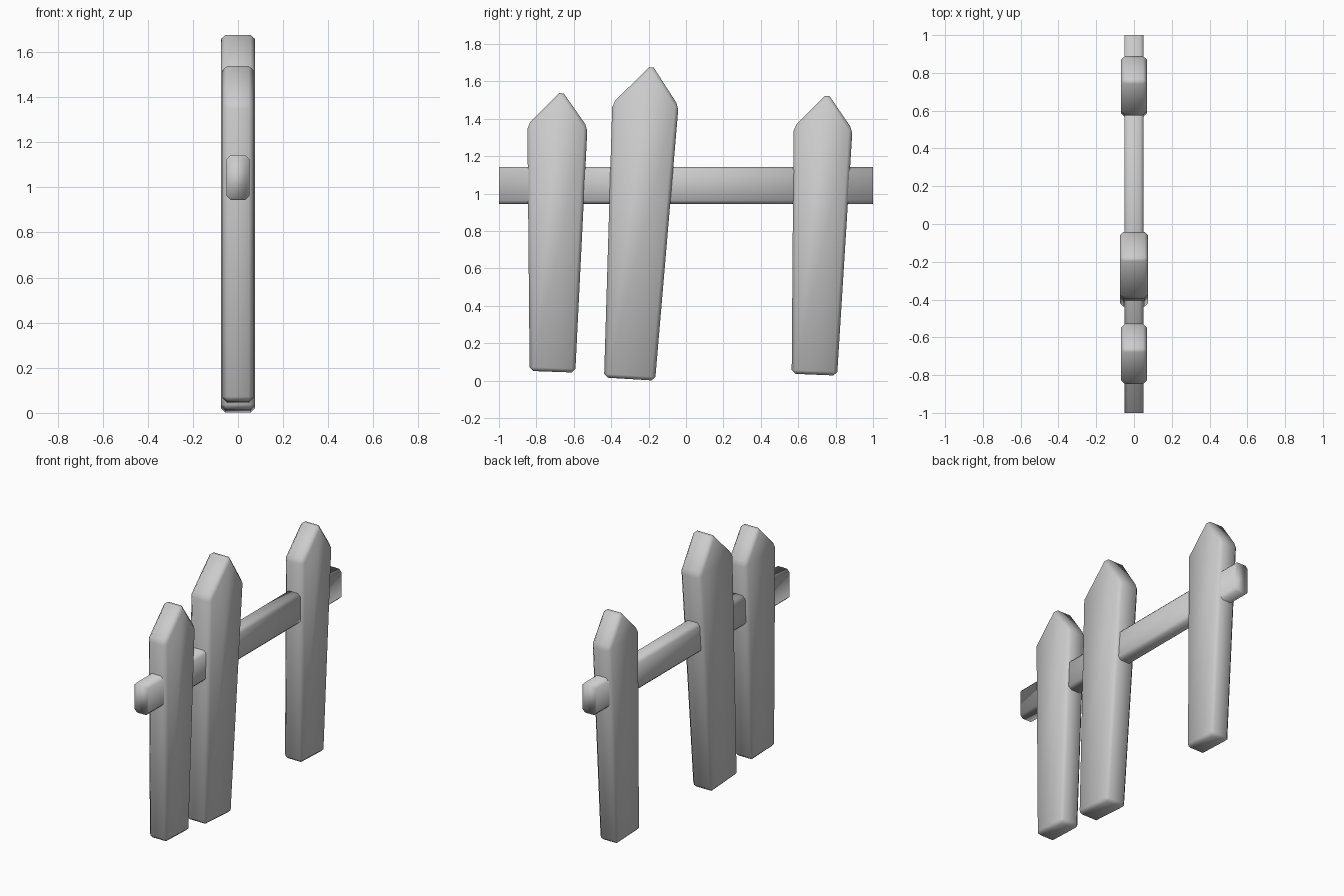
import bpy, bmesh

if "Cube" in bpy.data.objects:
    bpy.data.objects.remove(bpy.data.objects["Cube"])


def prism(name, points, axis, lo, hi):
    """Extrude a closed 2D outline along x (points are y,z) or y (points are x,z)."""
    def place(p, d):
        return (d, p[0], p[1]) if axis == 'X' else (p[0], d, p[1])
    bm = bmesh.new()
    a = [bm.verts.new(place(p, lo)) for p in points]
    b = [bm.verts.new(place(p, hi)) for p in points]
    n = len(points)
    bm.faces.new(a)
    bm.faces.new(b[::-1])
    for i in range(n):
        j = (i + 1) % n
        bm.faces.new((a[j], a[i], b[i], b[j]))
    bmesh.ops.recalc_face_normals(bm, faces=bm.faces)
    mesh = bpy.data.meshes.new(name)
    bm.to_mesh(mesh)
    bm.free()
    for f in mesh.polygons:
        f.use_smooth = True
    obj = bpy.data.objects.new(name, mesh)
    bpy.context.collection.objects.link(obj)
    return obj


def picket(name, outline, half):
    obj = prism(name, outline, 'X', -half, half)
    bevel = obj.modifiers.new("chamfer", 'BEVEL')
    bevel.width = 0.02
    bevel.segments = 1
    bevel.limit_method = 'NONE'
    return obj


# Pointed pickets: bottom left, bottom right, right shoulder, tip, left shoulder (y, z)
picket("picket_left", [(-0.836, 0.052), (-0.592, 0.043), (-0.527, 1.355),
                       (-0.665, 1.552), (-0.848, 1.366)], 0.068)
picket("picket_middle", [(-0.438, 0.017), (-0.165, 0.0), (-0.04, 1.468),
                         (-0.183, 1.69), (-0.394, 1.482)], 0.075)
picket("picket_right", [(0.565, 0.037), (0.808, 0.027), (0.89, 1.342),
                        (0.757, 1.537), (0.575, 1.354)], 0.068)

# Rail with chamfered long edges and flat ends
w, z0, z1, c = 0.051, 0.945, 1.143, 0.018
prism("rail", [(-w + c, z0), (w - c, z0), (w, z0 + c), (w, z1 - c),
               (w - c, z1), (-w + c, z1), (-w, z1 - c), (-w, z0 + c)], 'Y', -1, 1)
